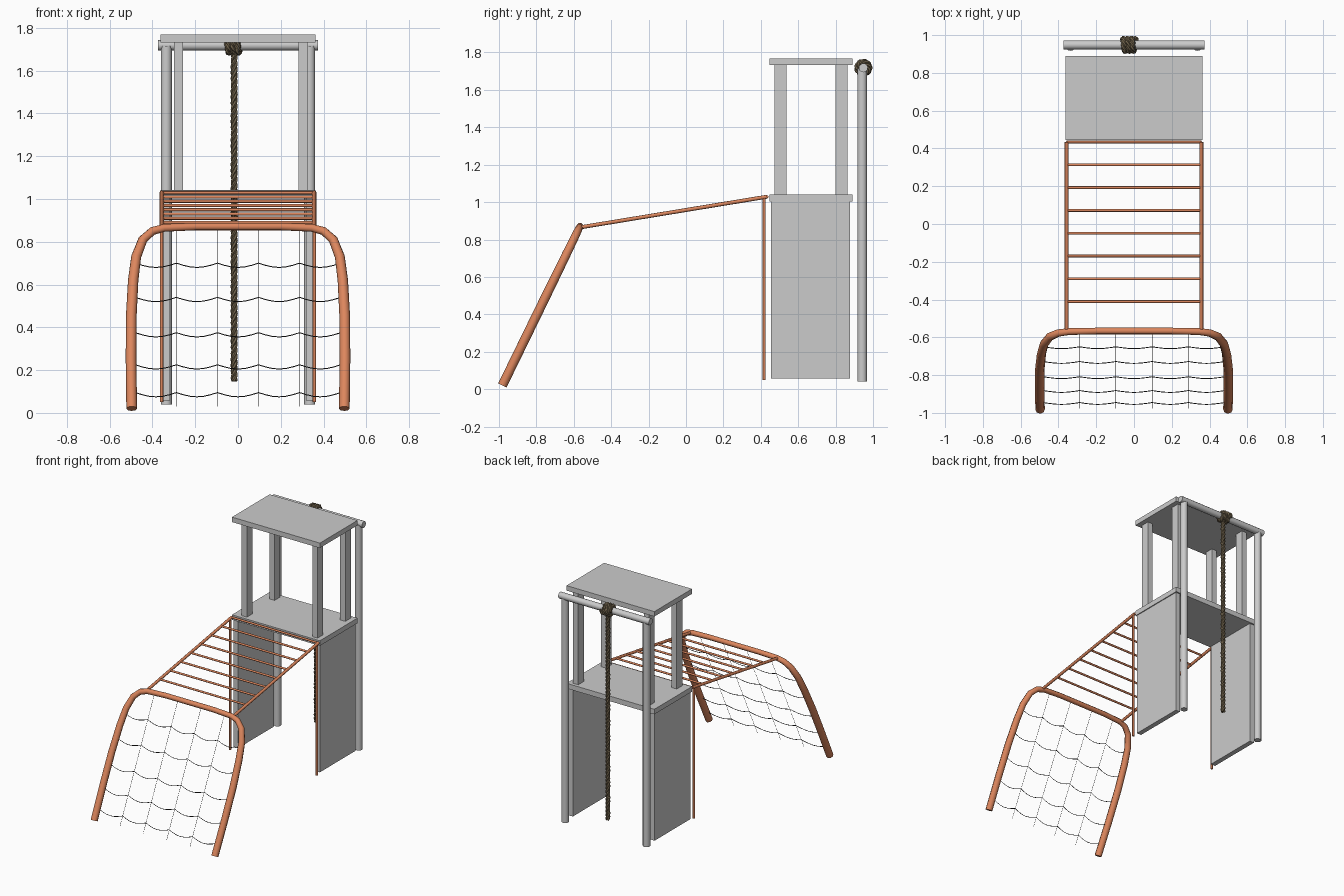
import bpy, bmesh
from math import sin, cos, pi, radians
from mathutils import Vector

if "Cube" in bpy.data.objects:
    bpy.data.objects.remove(bpy.data.objects["Cube"])


def material(name, rgb):
    m = bpy.data.materials.new(name)
    m.diffuse_color = (*rgb, 1)
    m.use_nodes = True
    m.node_tree.nodes["Principled BSDF"].inputs["Base Color"].default_value = m.diffuse_color
    return m


ORANGE = material("orange_paint", (0.72, 0.24, 0.11))
ROPE = material("rope_fibre", (0.17, 0.13, 0.075))
NET = material("net_cord", (0.04, 0.04, 0.04))


def box(name, x, y, z):
    bm = bmesh.new()
    bmesh.ops.create_cube(bm, size=1)
    for v in bm.verts:
        v.co = [(a + b) / 2 + c * (b - a) for c, (a, b) in zip(v.co, (x, y, z))]
    me = bpy.data.meshes.new(name)
    bm.to_mesh(me)
    bm.free()
    ob = bpy.data.objects.new(name, me)
    bpy.context.collection.objects.link(ob)
    return ob


def tubes(name, paths, r, mat=None, res=2, radii=None):
    """Sweep a round section along each path and convert to one mesh."""
    cu = bpy.data.curves.new(name, 'CURVE')
    cu.dimensions = '3D'
    cu.bevel_depth = r
    cu.bevel_resolution = res
    cu.use_fill_caps = True
    for path in paths:
        sp = cu.splines.new('POLY')
        sp.points.add(len(path) - 1)
        for i, p in enumerate(path):
            sp.points[i].co = (*p, 1)
            sp.points[i].radius = radii[i] if radii else 1
    ob = bpy.data.objects.new(name, cu)
    bpy.context.collection.objects.link(ob)
    bpy.ops.object.select_all(action='DESELECT')
    ob.select_set(True)
    bpy.context.view_layer.objects.active = ob
    bpy.ops.object.convert(target='MESH')
    ob = bpy.context.object
    bpy.ops.object.shade_smooth_by_angle(angle=radians(50))
    if mat:
        ob.data.materials.append(mat)
    return ob


# Tower: slabs, side panels, square posts
box("roof", (-0.362, 0.362), (0.446, 0.889), (1.732, 1.769))
box("platform", (-0.362, 0.362), (0.446, 0.889), (1.004, 1.042))
for side, s in (("left", -1), ("right", 1)):
    box(side + "_panel", sorted((s * 0.318, s * 0.355)), (0.455, 0.877), (0.057, 1.004))
    xc = -0.279 if s < 0 else 0.304
    for end, y0 in (("front", 0.472), ("rear", 0.798)):
        box(f"{end}_{side}_post", (xc - 0.021, xc + 0.021), (y0, y0 + 0.066), (1.042, 1.732))

# Climbing rope frame behind the tower
RY, RZ = 0.948, 1.718
for side, s in (("left", -1), ("right", 1)):
    tubes(side + "_pole", [[(s * 0.335, 0.942, 0.04), (s * 0.335, 0.942, 1.715)]], 0.026, res=4)
tubes("rope_crossbar", [[(-0.373, RY, RZ), (0.373, RY, RZ)]], 0.024, res=4)


# Three-strand twisted rope along a path function f(t) -> point, normal, binormal
def twisted(name, f, turns, steps):
    paths = []
    for k in range(3):
        path = []
        for i in range(steps + 1):
            t = i / steps
            p, n, b = f(t)
            a = 2 * pi * (turns * t + k / 3)
            path.append(p + (n * cos(a) + b * sin(a)) * 0.0082)
        paths.append(path)
    return tubes(name, paths, 0.0088, ROPE, 1)


def hanging(t):
    return Vector((-0.018, 0.945, 0.15 + 1.54 * t)), Vector((1, 0, 0)), Vector((0, 1, 0))


def coil(t):
    a = 2 * pi * 3 * t
    n = Vector((0, cos(a), sin(a)))
    return Vector((-0.058 + 0.066 * t, RY, RZ)) + n * 0.032, n, Vector((1, 0, 0))


twisted("climbing_rope", hanging, 18, 200)
twisted("rope_knot", coil, 9, 110)

# Arch lying in a sloped plane
def slope_y(z):
    return -0.567 - (0.87 - z) * 0.488


half = [(0.497, 0.02), (0.5, 0.25), (0.499, 0.45), (0.49, 0.62), (0.476, 0.73),
        (0.445, 0.81), (0.40, 0.85), (0.345, 0.865), (0.2, 0.871)]
outline = [(-x, z) for x, z in half] + half[::-1]
rad = [1.0, 1.0, 1.0, 0.97, 0.93, 0.88, 0.82, 0.77, 0.74]
tubes("net_arch", [[(x, slope_y(z), z) for x, z in outline]], 0.025, ORANGE, 2, rad + rad[::-1])

# Sloped ladder with support legs
def ladder_z(y):
    return 0.866 + (y + 0.56) * 0.164


for side, s in (("left", -1), ("right", 1)):
    x = s * 0.357
    tubes(side + "_ladder_rail", [[(x, -0.57, ladder_z(-0.57)), (x, 0.434, ladder_z(0.434))]], 0.0105, ORANGE)
    tubes(side + "_ladder_leg", [[(x, 0.418, 0.05), (x, 0.418, 1.025)]], 0.008, ORANGE)
rungs = [0.434 - 0.1207 * i for i in range(8)]
tubes("ladder_rungs", [[(-0.357, y, ladder_z(y)), (0.357, y, ladder_z(y))] for y in rungs], 0.0075, ORANGE)

# Climbing net: sagging rows and thin uprights
nodes = [-0.48, -0.288, -0.096, 0.096, 0.288, 0.48]
rows = []
for z0 in (0.70, 0.54, 0.375, 0.225, 0.095):
    row = []
    for a, b in zip(nodes, nodes[1:]):
        for j in range(6):
            t = j / 6
            z = z0 - 0.02 * sin(pi * t)
            row.append((a + (b - a) * t, slope_y(z), z))
    row.append((nodes[-1], slope_y(z0), z0))
    rows.append(row)
tubes("net_rows", rows, 0.0023, NET, 0)
tubes("net_uprights", [[(x, slope_y(z), z) for z in (0.86, 0.45, 0.03)] for x in nodes[1:-1]], 0.0013, NET, 0)
